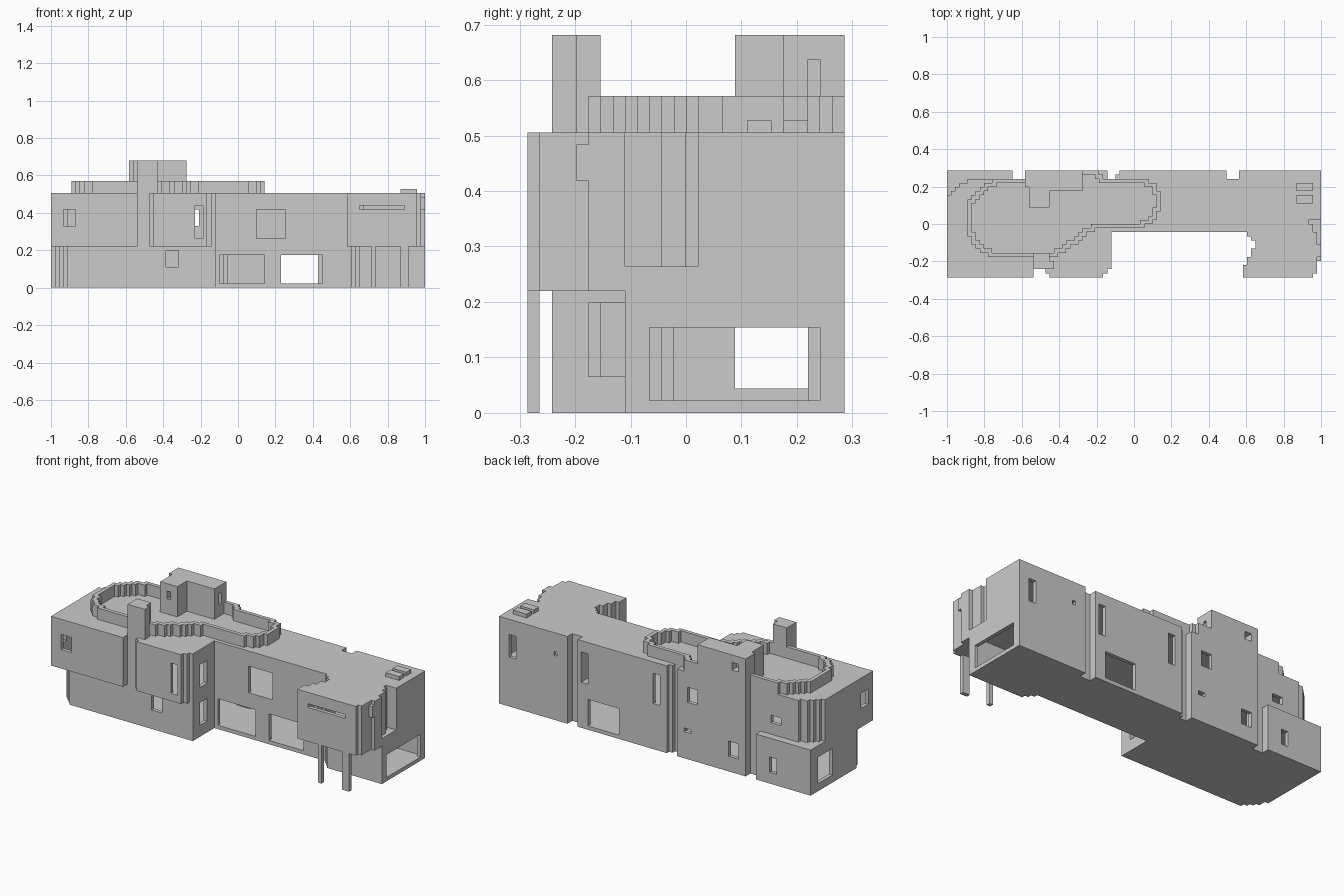
import bpy, bmesh

V = 2 / 91                      # module of the stepped geometry
NX, NY = 91, 26
Y0 = -NY * V / 2
DIRS = [(1, 0, 0), (-1, 0, 0), (0, 1, 0), (0, -1, 0), (0, 0, 1), (0, 0, -1)]


def span(a, b, origin):
    i, j = round((a - origin) / V), round((b - origin) / V)
    return range(i, max(j, i + 1))


def box(x0, x1, y0, y1, z0, z1):
    return {(i, j, k) for i in span(x0, x1, -1) for j in span(y0, y1, Y0) for k in span(z0, z1, 0)}


def inside(p, x, y):
    hit = False
    for (ax, ay), (bx, by) in zip(p, p[1:] + p[:1]):
        if (ay > y) != (by > y) and x < ax + (y - ay) * (bx - ax) / (by - ay):
            hit = not hit
    return hit


def plan(p):
    """Stepped floor plan of a polygon."""
    return {(i, j) for i in range(NX) for j in range(NY)
            if inside(p, -1 + (i + .5) * V, Y0 + (j + .5) * V)}


def plan_box(x0, x1, y0, y1):
    return {(i, j) for i in span(x0, x1, -1) for j in span(y0, y1, Y0)}


def rim(cells):
    """One-module wall line around a plan."""
    return {(i, j) for i, j in cells
            if any((i + a, j + b) not in cells for a in (-1, 0, 1) for b in (-1, 0, 1))}


def raise_plan(cells, z0, z1):
    return {(i, j, k) for i, j in cells for k in span(z0, z1, 0)}


def make(name, cells):
    """Skin the outer faces of a set of modules and merge the flat areas."""
    bm = bmesh.new()
    verts = {}
    for c in cells:
        for d in DIRS:
            if (c[0] + d[0], c[1] + d[1], c[2] + d[2]) in cells:
                continue
            ax = next(n for n in range(3) if d[n])
            u, w = (ax + 1) % 3, (ax + 2) % 3
            loop = []
            for du, dw in ((0, 0), (1, 0), (1, 1), (0, 1)):
                p = list(c)
                p[ax] += d[ax] > 0
                p[u] += du
                p[w] += dw
                p = tuple(p)
                if p not in verts:
                    verts[p] = bm.verts.new((-1 + p[0] * V, Y0 + p[1] * V, p[2] * V))
                loop.append(verts[p])
            bm.faces.new(loop if d[ax] > 0 else loop[::-1])
    bmesh.ops.dissolve_limit(bm, angle_limit=.02, verts=bm.verts[:], edges=bm.edges[:])
    me = bpy.data.meshes.new(name)
    bm.to_mesh(me)
    bm.free()
    ob = bpy.data.objects.new(name, me)
    bpy.context.collection.objects.link(ob)
    return ob


# Full-height grooves in the rear wall
grooves = (plan_box(-.65, -.583, .242, .286) | plan_box(-.143, -.077, .242, .286)
           | plan_box(.495, .56, .242, .286))
grooves -= plan_box(-.099, -.077, .242, .264)

# Window openings: front, right return, rear, left
windows = set()
for x0, x1, z0, z1, y in [(-.934, -.868, .33, .418, -.286), (-.385, -.319, .11, .198, -.242),
                          (-.235, -.187, .264, .44, -.286), (.099, .253, .264, .418, -.044),
                          (-.099, .143, .022, .176, -.044), (.23, .45, .022, .176, -.044),
                          (.648, .89, .418, .44, -.286)]:
    windows |= box(x0, x1, y, y + .022, z0, z1)
for x0, x1, z0, z1, y in [(.89, .934, .286, .418, .286), (.626, .648, .374, .396, .286),
                          (.428, .472, .264, .44, .286), (.23, .434, .022, .176, .286),
                          (-.033, .011, .264, .44, .286), (-.275, -.21, .33, .418, .286),
                          (-.231, -.187, .154, .176, .286), (-.53, -.473, .088, .186, .286),
                          (-.78, -.72, .33, .374, .242), (-.78, -.736, .066, .154, .286)]:
    windows |= box(x0, x1, y - .022, y, z0, z1)
for z0, z1 in [(.066, .198), (.286, .418)]:
    windows |= box(-.145, -.123, -.176, -.11, z0, z1)
windows |= box(.978, 1, -.066, .242, .022, .154)
windows |= box(-1, -.978, .088, .22, .044, .198) | box(-1, -.978, -.242, -.176, .33, .418)

# Ground floor: rounded front-left corner, floor plate and thin walls
ground = plan([(-1, -.11), (-.965, -.19), (-.89, -.242), (-.123, -.242), (-.123, -.044),
               (.585, -.044), (.65, -.11), (1, -.11), (1, .29), (-1, .29)]) - grooves
make("ground_floor", (raise_plan(ground, 0, .022) | raise_plan(rim(ground), .022, .22)) - windows)

# Upper floor: overhanging front bays and rounded rear-left corner
upper = plan([(-1, -.29), (-.538, -.29), (-.538, -.242), (-.472, -.242), (-.472, -.264),
              (-.45, -.264), (-.45, -.29), (-.165, -.29), (-.165, -.264), (-.143, -.264),
              (-.143, -.242), (-.123, -.242), (-.123, -.044), (.605, -.044), (.648, -.11),
              (.605, -.2), (.583, -.25), (.583, -.29), (.956, -.29), (.956, -.264),
              (.978, -.264), (.978, -.176), (1.01, -.176), (1.01, .29), (-.65, .29),
              (-.65, .242), (-.87, .242), (-.95, .2), (-.985, .16), (-1, .12)]) - grooves
light_slot = (plan_box(.934, 1, 0, .022) | plan_box(.956, 1, -.044, 0)
              | plan_box(.978, 1, -.11, -.044))
cut = upper - light_slot
storey = (raise_plan(upper, .22, .264) | raise_plan(rim(cut), .264, .484)
          | raise_plan(cut, .484, .506) | box(.978, 1, -.198, -.176, .418, .484))
make("upper_floor", storey - windows)

# Ledge capping the lower rear-left block
ledge = plan_box(-1, -.65, .1, .286) - upper
make("rear_ledge", raise_plan(ledge, .22, .264))

# Roof terrace parapet, a stepped rounded ring
terrace = plan([(-.89, -.04), (-.86, -.1), (-.8, -.16), (-.76, -.176), (-.44, -.176),
                (-.36, -.14), (-.27, -.075), (-.2, -.022), (.02, -.022), (.09, .01),
                (.143, .07), (.143, .15), (.11, .21), (.05, .242), (-.165, .242),
                (-.165, .264), (-.187, .264), (-.187, .286), (-.56, .286), (-.56, .242),
                (-.74, .242), (-.82, .2), (-.87, .15), (-.89, .09)])
make("terrace_parapet", raise_plan(rim(terrace), .506, .572))

# Stair tower at the rear and chimney at the front
tower = box(-.583, -.28, .176, .286, .506, .683) | box(-.56, -.454, .088, .176, .506, .683)
tower -= box(-.583, -.56, .176, .2, .506, .683)
tower -= box(-.53, -.487, .242, .286, .594, .638)
tower -= box(-.33, -.28, .22, .242, .575, .638)
tower -= box(-.52, -.495, .088, .132, .594, .638)
make("stair_tower", tower)
make("chimney", box(-.538, -.43, -.242, -.198, .506, .683) | box(-.538, -.45, -.198, -.154, .506, .683))

# Roof vents
for n, y in enumerate((.11, .176)):
    make(f"roof_vent_{n + 1}", box(.868, .956, y, y + .044, .506, .528))

# Posts below the front-right bay
for n, (x0, x1) in enumerate([(.714, .736), (.868, .912)]):
    make(f"front_post_{n + 1}", box(x0, x1, -.286, -.264, 0, .22))
